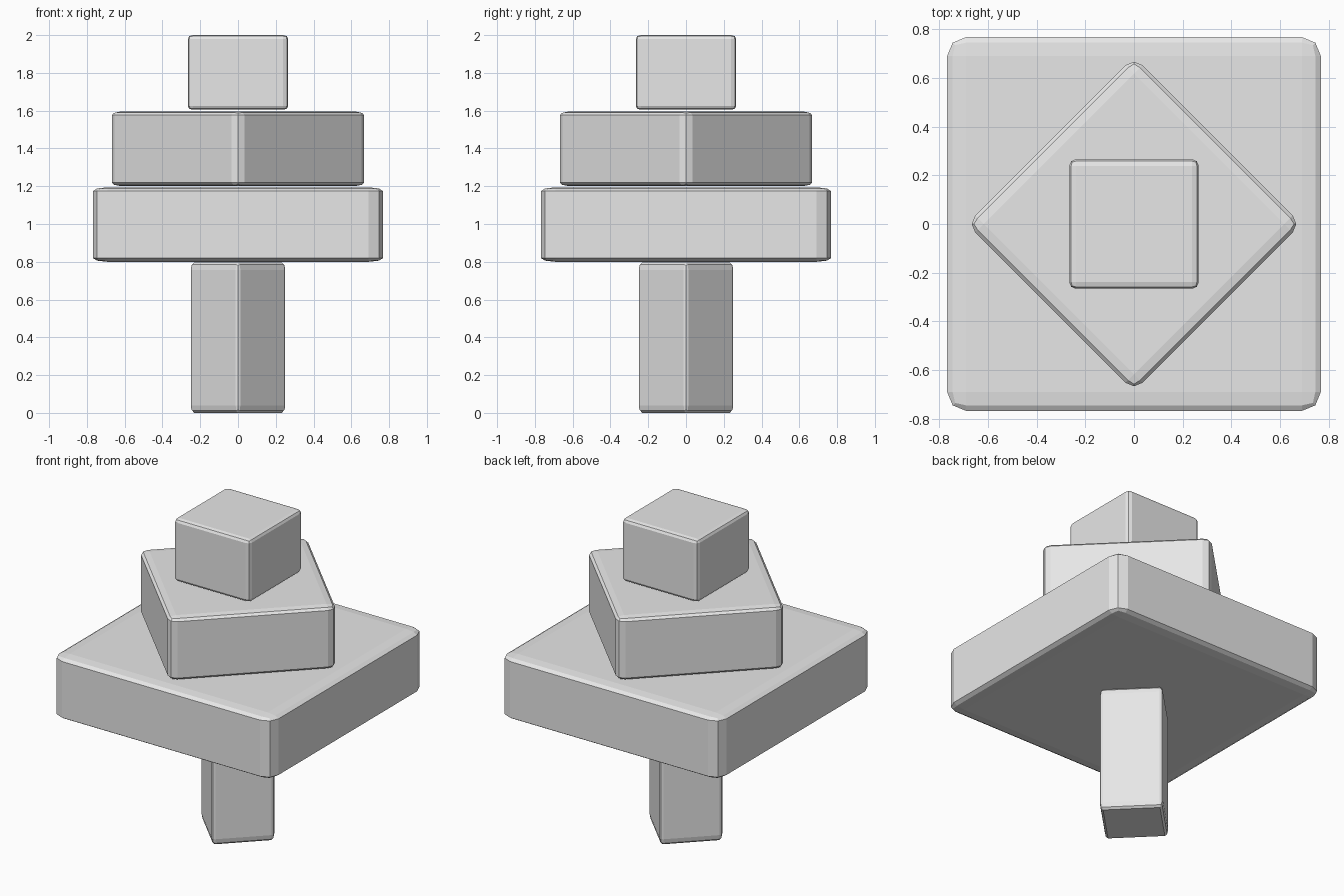
import bpy, bmesh, math
from mathutils import Matrix

cube = bpy.data.objects.get("Cube")
if cube:
    bpy.data.objects.remove(cube, do_unlink=True)

GREY = (0.8, 0.8, 0.8, 1.0)
mat = bpy.data.materials.new("light_grey")
mat.use_nodes = True
mat.diffuse_color = GREY
mat.node_tree.nodes["Principled BSDF"].inputs["Base Color"].default_value = GREY


def block(name, half_width, z0, z1, turn=0.0):
    """Square block whose rounded edges stretch with its proportions."""
    bm = bmesh.new()
    bmesh.ops.create_cube(bm, size=1.0)
    bmesh.ops.bevel(bm, geom=bm.edges[:], offset=0.05, segments=2,
                    profile=0.5, affect='EDGES')
    bm.transform(Matrix.Diagonal((2 * half_width, 2 * half_width, z1 - z0, 1)))
    bm.transform(Matrix.Rotation(math.radians(turn), 4, 'Z'))
    bmesh.ops.recalc_face_normals(bm, faces=bm.faces[:])
    mesh = bpy.data.meshes.new(name)
    bm.to_mesh(mesh)
    bm.free()
    mesh.materials.append(mat)
    obj = bpy.data.objects.new(name, mesh)
    obj.location.z = (z0 + z1) / 2
    bpy.context.collection.objects.link(obj)
    return obj


# Trunk and three stacked tiers, alternately turned by an eighth of a circle
block("trunk", 0.182, 0.0, 0.797, 45)
block("lower_tier", 0.768, 0.80, 1.194)
block("middle_tier", 0.486, 1.20, 1.596, 45)
block("top_tier", 0.266, 1.605, 2.0)
